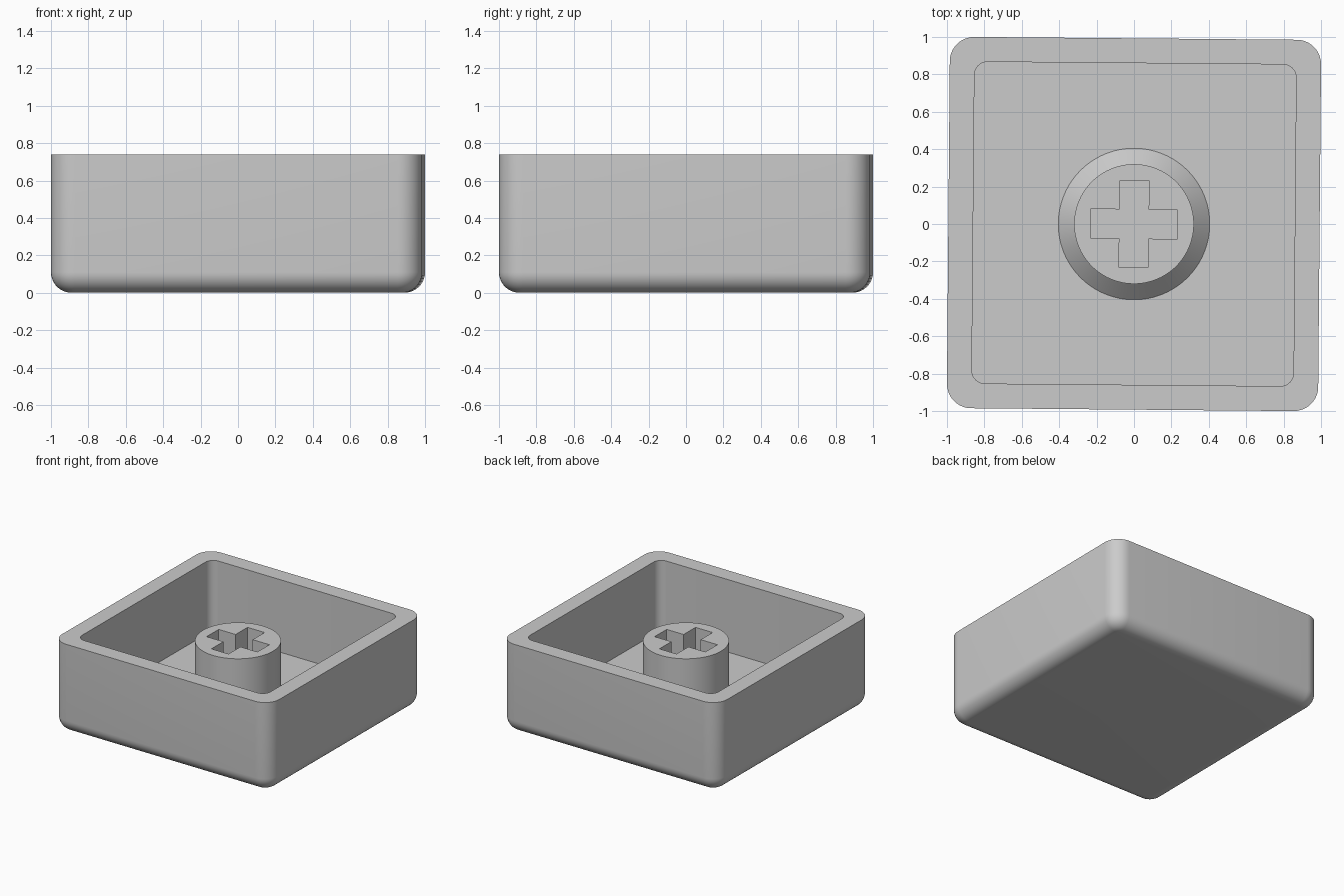
import bpy, bmesh, math

if "Cube" in bpy.data.objects:
    bpy.data.objects.remove(bpy.data.objects["Cube"])

TILT = math.radians(-0.5)
HALF, HEIGHT, FLOOR = 0.9925, 0.738, 0.142
CORNER, BEVEL, STEPS = 0.13, 0.11, 10

grey = bpy.data.materials.new("light grey")
grey.diffuse_color = (0.6, 0.6, 0.6, 1)
grey.use_nodes = True
grey.node_tree.nodes["Principled BSDF"].inputs["Base Color"].default_value = grey.diffuse_color


def finish(bm, name):
    bmesh.ops.recalc_face_normals(bm, faces=bm.faces)
    mesh = bpy.data.meshes.new(name)
    bm.to_mesh(mesh)
    bm.free()
    obj = bpy.data.objects.new(name, mesh)
    bpy.context.collection.objects.link(obj)
    mesh.materials.append(grey)
    obj.rotation_euler.z = TILT
    return obj


def smooth(obj):
    bpy.ops.object.select_all(action='DESELECT')
    obj.select_set(True)
    bpy.context.view_layer.objects.active = obj
    bpy.ops.object.shade_smooth_by_angle(angle=math.radians(30))


def rounded_square(half, radius):
    pts = []
    for q in range(4):
        mid = math.radians(45 + 90 * q)
        cx = math.copysign(half - radius, math.cos(mid))
        cy = math.copysign(half - radius, math.sin(mid))
        for i in range(STEPS + 1):
            a = math.radians(90 * q + 90 * i / STEPS)
            pts.append((cx + radius * math.cos(a), cy + radius * math.sin(a)))
    return pts


def loft(rings):
    """Skin a stack of (outline, z) rings and cap both ends."""
    bm = bmesh.new()
    loops = [[bm.verts.new((x, y, z)) for x, y in pts] for pts, z in rings]
    for a, b in zip(loops, loops[1:]):
        n = len(a)
        for i in range(n):
            j = (i + 1) % n
            bm.faces.new((a[i], a[j], b[j], b[i]))
    bm.faces.new(loops[0][::-1])
    bm.faces.new(loops[-1])
    return bm


# Hollow shell: rounded bottom edge, outer wall, rim, inner wall, floor
rings = []
for i in range(STEPS + 1):
    a = math.radians(90 * i / STEPS)
    inset = BEVEL * (1 - math.sin(a))
    rings.append((rounded_square(HALF - inset, CORNER - inset),
                  BEVEL * (1 - math.cos(a))))
inner = rounded_square(0.86, 0.07)
rings += [(rounded_square(HALF, CORNER), HEIGHT), (inner, HEIGHT), (inner, FLOOR)]
shell = finish(loft(rings), "shell")
smooth(shell)


# Stem: cylinder with a chamfered foot
def circle(r, n=96):
    return [(r * math.cos(2 * math.pi * i / n), r * math.sin(2 * math.pi * i / n))
            for i in range(n)]


stem = finish(loft([(circle(0.405), FLOOR), (circle(0.32), FLOOR + 0.085),
                    (circle(0.32), 0.625)]), "stem")

# Cross-shaped socket cut down through the stem
L, W = 0.232, 0.078
cross = [(L, -W), (L, W), (W, W), (W, L), (-W, L), (-W, W),
         (-L, W), (-L, -W), (-W, -W), (-W, -L), (W, -L), (W, -W)]
cutter = finish(loft([(cross, 0.05), (cross, 0.8)]), "socket_cutter")
cutter.hide_render = True
cut = stem.modifiers.new("socket", 'BOOLEAN')
cut.operation, cut.solver, cut.object = 'DIFFERENCE', 'EXACT', cutter
bpy.context.view_layer.objects.active = stem
bpy.ops.object.modifier_apply(modifier=cut.name)
bpy.data.objects.remove(cutter)
smooth(stem)
